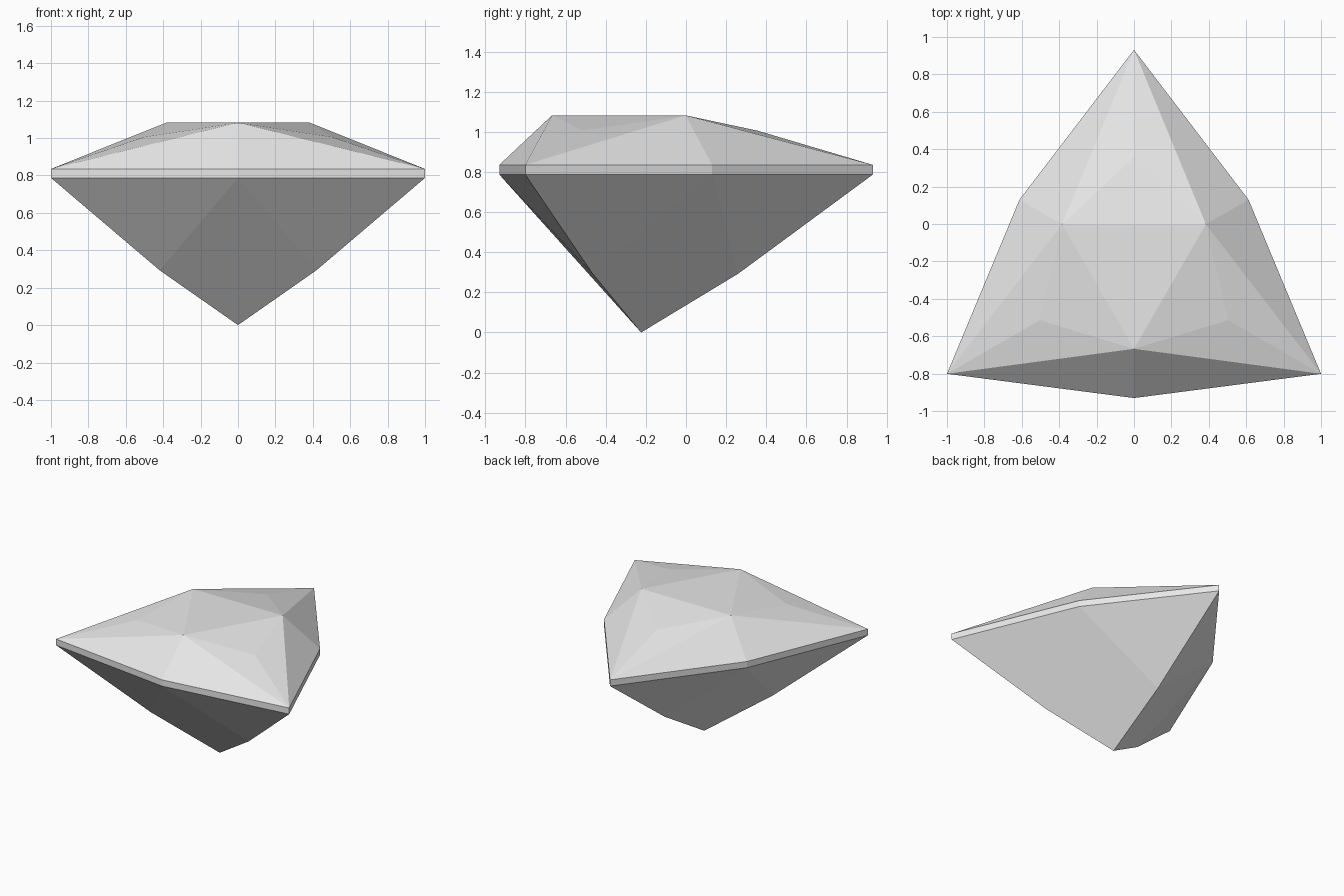
import bpy, bmesh
from math import sin, cos, radians

if "Cube" in bpy.data.objects:
    bpy.data.objects.remove(bpy.data.objects["Cube"], do_unlink=True)

# Single pale stone colour
stone = bpy.data.materials.new("pale_grey_stone")
stone.use_nodes = True
colour = (0.8, 0.8, 0.8, 1)
stone.diffuse_color = colour
stone.node_tree.nodes["Principled BSDF"].inputs["Base Color"].default_value = colour

CENTRE_Y = -0.2235
TIP, SIDE = 90, 150          # directions of the three tips and three side corners
bm = bmesh.new()


def ring(radius, start, z):
    """Three points around the gem's axis."""
    angles = [radians(start + 120 * k) for k in range(3)]
    return [bm.verts.new((radius * cos(a), CENTRE_Y + radius * sin(a), z)) for a in angles]


# Rings of corners, from the table down to the point
table = ring(0.444, SIDE, 1.082)
star = ring(0.582, TIP, 1.005)
tip_top, side_top = ring(1.1547, TIP, 0.835), ring(0.707, SIDE, 0.835)
tip_low, side_low = ring(1.1547, TIP, 0.787), ring(0.707, SIDE, 0.787)
pavilion = ring(0.484, TIP, 0.293)
point = bm.verts.new((0, CENTRE_Y, 0))

# Flat table, then one third of the facets at a time
bm.faces.new(table)
for k in range(3):
    n, p = (k + 1) % 3, k - 1
    facets = [
        # crown
        (star[k], table[k], table[p]),
        (star[k], tip_top[k], table[k]),
        (star[k], table[p], tip_top[k]),
        (table[k], tip_top[k], side_top[k]),
        (table[k], side_top[k], tip_top[n]),
        # girdle
        (tip_top[k], tip_low[k], side_low[k], side_top[k]),
        (side_top[k], side_low[k], tip_low[n], tip_top[n]),
        # pavilion
        (tip_low[k], pavilion[k], side_low[k]),
        (side_low[k], pavilion[n], tip_low[n]),
        (side_low[k], pavilion[k], point, pavilion[n]),
    ]
    for facet in facets:
        bm.faces.new(facet)

bmesh.ops.recalc_face_normals(bm, faces=bm.faces)
mesh = bpy.data.meshes.new("cut_gem")
bm.to_mesh(mesh)
bm.free()
mesh.materials.append(stone)
gem = bpy.data.objects.new("cut_gem", mesh)
bpy.context.collection.objects.link(gem)
